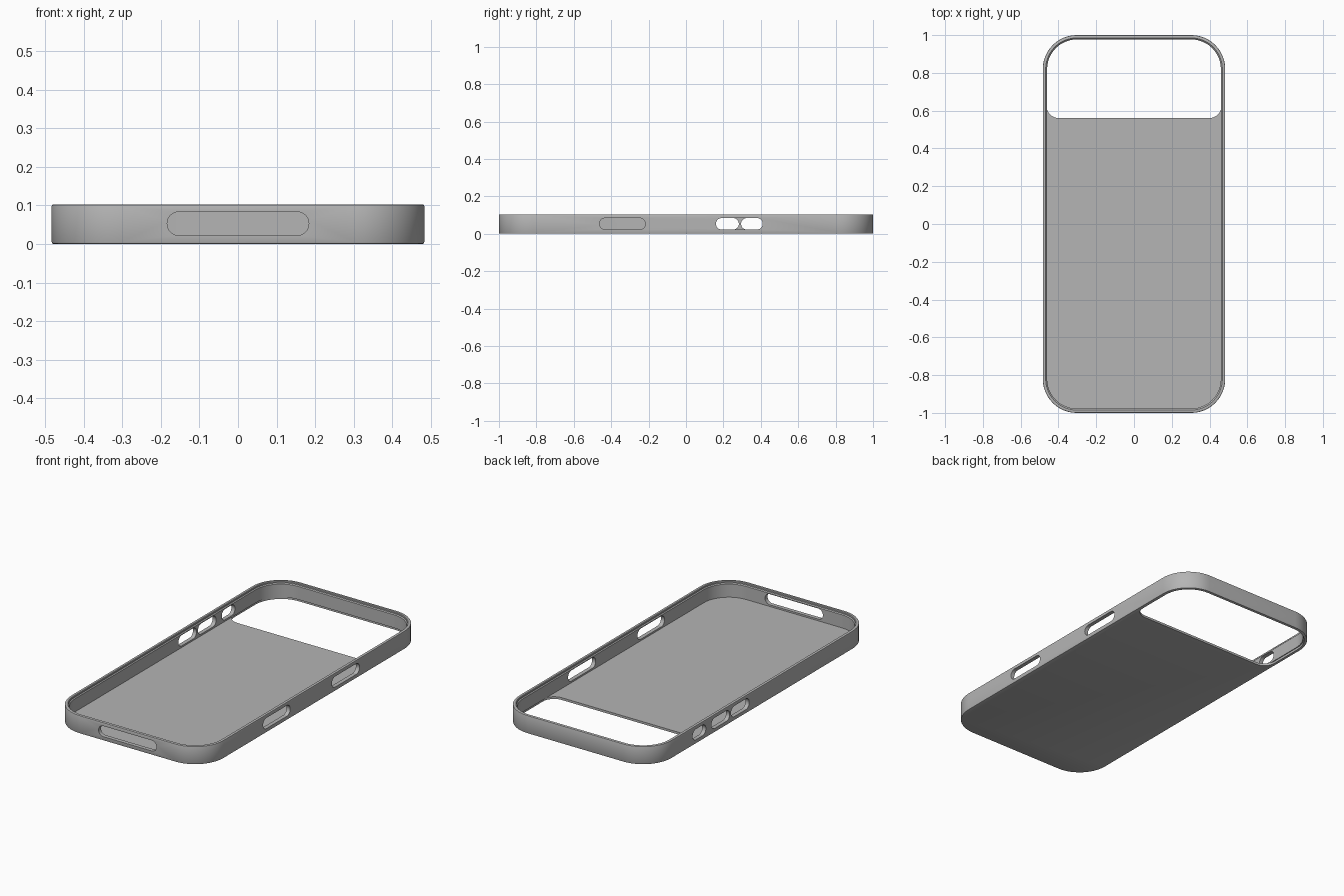
import bpy, bmesh, math
from mathutils import Matrix, Vector

cube = bpy.data.objects.get("Cube")
if cube:
    bpy.data.objects.remove(cube, do_unlink=True)

HALF_X, HALF_Y, HEIGHT, RADIUS = 0.483, 1.0, 0.103, 0.18
WALL, LIP, PLATE = 0.023, 0.018, 0.013

grey = bpy.data.materials.new("plain grey")
grey.use_nodes = True
colour = (0.46, 0.46, 0.46, 1)
grey.diffuse_color = colour
grey.node_tree.nodes["Principled BSDF"].inputs["Base Color"].default_value = colour


def rounded_rect(x0, x1, y0, y1, r_low, r_high, steps=12):
    """Outline with separate radii for the low-y and high-y corners."""
    pts = []
    corners = ((x1, y1, -1, -1, r_high), (x0, y1, 1, -1, r_high),
               (x0, y0, 1, 1, r_low), (x1, y0, -1, 1, r_low))
    for i, (x, y, sx, sy, r) in enumerate(corners):
        for k in range(steps + 1):
            a = math.pi / 2 * (i + k / steps)
            pts.append((x + sx * r + r * math.cos(a), y + sy * r + r * math.sin(a)))
    return pts


def loft(name, rings, matrix=Matrix()):
    """Skin a list of (outline, z) rings and cap both ends."""
    bm = bmesh.new()
    loops = [[bm.verts.new((x, y, z)) for x, y in outline] for outline, z in rings]
    for a, b in zip(loops, loops[1:]):
        for i in range(len(a)):
            j = (i + 1) % len(a)
            bm.faces.new((a[i], a[j], b[j], b[i]))
    bm.faces.new(loops[0][::-1])
    bm.faces.new(loops[-1])
    bm.transform(matrix)
    bmesh.ops.recalc_face_normals(bm, faces=bm.faces)
    mesh = bpy.data.meshes.new(name)
    bm.to_mesh(mesh)
    bm.free()
    mesh.materials.append(grey)
    obj = bpy.data.objects.new(name, mesh)
    bpy.context.collection.objects.link(obj)
    return obj


def shell_ring(inset, z):
    x, y, r = HALF_X - inset, HALF_Y - inset, RADIUS - inset
    return rounded_rect(-x, x, -y, y, r, r), z


def slot_cutter(name, side, centre, width):
    """Pill-shaped opening through one wall; side is the wall's outward direction."""
    out, up = Vector(side), Vector((0, 0, 1))
    along = up.cross(out)
    reach = HALF_X if side[0] else HALF_Y
    origin = out * reach + along * centre + up * 0.053
    matrix = Matrix((along, up, out)).transposed().to_4x4()
    matrix.translation = origin
    r = 0.0305
    outline = rounded_rect(-width / 2, width / 2, -r, r, r * 0.98, r * 0.98, 8)
    return loft(name, [(outline, -0.06), (outline, 0.06)], matrix)


# Tray shell: bottom edge, outer wall, rim, inner lip, inner wall, floor
profile = [(0.005, 0), (0.0015, 0.0015), (0, 0.005), (0, HEIGHT - 0.004),
           (0.0012, HEIGHT - 0.0012), (0.004, HEIGHT), (LIP - 0.003, HEIGHT),
           (LIP, HEIGHT - 0.003), (LIP, HEIGHT - 0.010),
           (WALL, HEIGHT - 0.015), (WALL, PLATE)]
case = loft("phone_case_shell", [shell_ring(i, z) for i, z in profile])

# Camera window at the back end of the floor
x = HALF_X - LIP
window = rounded_rect(-x, x, 0.56, HALF_Y - LIP + 0.002, 0.07, RADIUS - LIP)
cutters = [loft("window_cutter", [(window, -0.05), (window, PLATE + 0.0)])]

# Charging port, side openings and the three button openings
cutters.append(slot_cutter("port_cutter", (0, -1, 0), 0, 0.367))
for y, w in ((-0.34, 0.245), (0.285, 0.25)):
    cutters.append(slot_cutter("left_slot_cutter", (1, 0, 0), y, w))
for y, w in ((0.2, 0.165), (0.377, 0.165), (0.57, 0.12)):
    cutters.append(slot_cutter("button_slot_cutter", (-1, 0, 0), -y, w))

bpy.context.view_layer.objects.active = case
for cutter in cutters:
    cutter.hide_render = True
    mod = case.modifiers.new("opening", "BOOLEAN")
    mod.operation, mod.solver, mod.object = "DIFFERENCE", "EXACT", cutter
    bpy.ops.object.modifier_apply(modifier=mod.name)
    bpy.data.objects.remove(cutter, do_unlink=True)

bpy.ops.object.select_all(action="DESELECT")
case.select_set(True)
bpy.ops.object.shade_smooth_by_angle(angle=math.radians(30))
